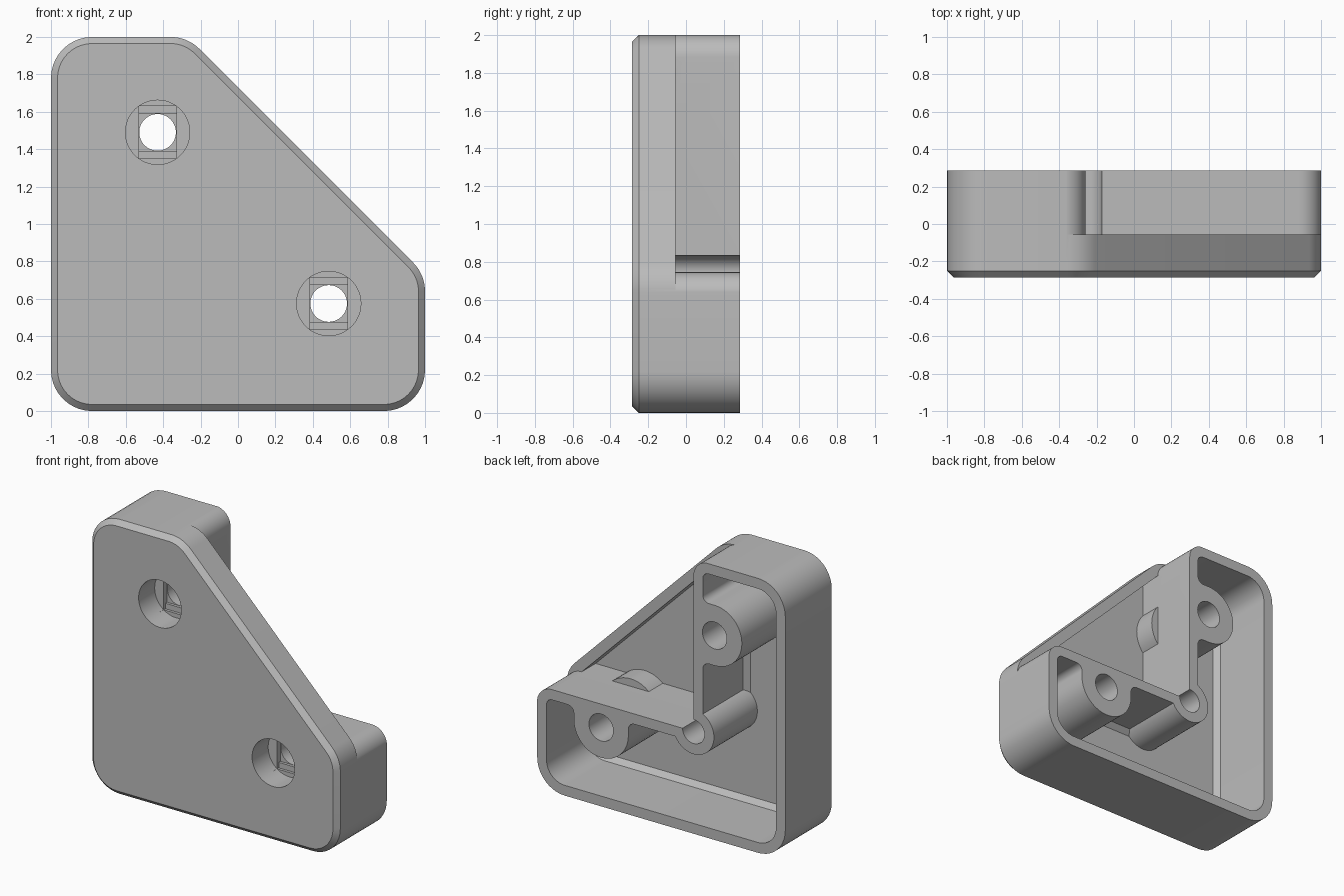
import bpy, bmesh, math
from mathutils import Vector, Matrix

cube = bpy.data.objects.get("Cube")
if cube:
    bpy.data.objects.remove(cube, do_unlink=True)

FRONT, BACK, STEP, FLOOR = -0.285, 0.285, -0.055, -0.215
WALL, CHAMFER, BEYOND = 0.075, 0.035, 0.4

grey = bpy.data.materials.new("plain grey")
grey.use_nodes = True
grey.diffuse_color = (0.5, 0.5, 0.5, 1)
grey.node_tree.nodes["Principled BSDF"].inputs["Base Color"].default_value = (0.5, 0.5, 0.5, 1)


def outline(corners, inset=0.0, steps=10):
    """Counter-clockwise (x, z, radius) corners, inset and rounded."""
    pts = [Vector(c[:2]) for c in corners]
    result = []
    for i, p in enumerate(pts):
        d1 = (p - pts[i - 1]).normalized()
        d2 = (pts[(i + 1) % len(pts)] - p).normalized()
        n1, n2 = Vector((-d1.y, d1.x)), Vector((-d2.y, d2.x))
        p = p + (n1 + n2) * inset / (1 + n1.dot(n2))
        turn = math.atan2(d1.x * d2.y - d1.y * d2.x, d1.dot(d2))
        side = 1 if turn > 0 else -1
        if corners[i][2] == 0:
            result.append(p)
            continue
        r = corners[i][2] - side * inset
        centre = p - d1 * r * math.tan(abs(turn) / 2) + n1 * side * r
        for k in range(steps + 1):
            result.append(centre + Matrix.Rotation(turn * k / steps, 2) @ (-n1 * side * r))
    return result


def circle(x, z, r, n=48):
    return [Vector((x + r * math.cos(math.tau * k / n), z + r * math.sin(math.tau * k / n)))
            for k in range(n)]


def rectangle(x, z, w, h):
    return [Vector((x + a * w / 2, z + b * h / 2)) for a, b in ((-1, -1), (1, -1), (1, 1), (-1, 1))]


def loft(name, layers):
    """Solid through matching outlines at successive depths."""
    bm = bmesh.new()
    rings = [[bm.verts.new((p.x, y, p.y)) for p in ring] for y, ring in layers]
    n = len(rings[0])
    for a, b in zip(rings, rings[1:]):
        for i in range(n):
            bm.faces.new((a[i], a[(i + 1) % n], b[(i + 1) % n], b[i]))
    bm.faces.new(rings[0])
    bm.faces.new(rings[-1])
    bmesh.ops.recalc_face_normals(bm, faces=bm.faces)
    mesh = bpy.data.meshes.new(name)
    bm.to_mesh(mesh)
    bm.free()
    mesh.materials.append(grey)
    obj = bpy.data.objects.new(name, mesh)
    bpy.context.collection.objects.link(obj)
    return obj


def prism(name, ring, y0, y1):
    return loft(name, [(y0, ring), (y1, ring)])


def cut(target, cutter):
    """Subtract the cutter, then remove it."""
    mod = target.modifiers.new("cut", 'BOOLEAN')
    mod.operation, mod.solver, mod.object = 'DIFFERENCE', 'EXACT', cutter
    graph = bpy.context.evaluated_depsgraph_get()
    mesh = bpy.data.meshes.new_from_object(target.evaluated_get(graph))
    target.modifiers.clear()
    target.data = mesh
    bpy.data.objects.remove(cutter, do_unlink=True)


plate = [(-1, 0, .22), (1, 0, .22), (1, .73, .22), (-.27, 2, .22), (-1, 2, .22)]
legs = [(-1, 0, .22), (1, 0, .22), (1, .745, .12), (-.26, .745, 0), (-.26, 2, .12), (-1, 2, .22)]
notch = [(-.26, .745, 0), (1.002, .745, .12), (1.002, .6, 0), (1.2, .6, 0),
         (1.2, 2.2, 0), (-.4, 2.2, 0), (-.4, 2.002, 0), (-.26, 2.002, .12)]
triangle = [(-.26, .745, 0), (.879, .745, 0), (-.26, 1.884, 0)]
boss = [(-.32, .2, 0), (-.32, .095, 0), (-.22, .095, .05), (-.22, -.22, .219),
        (.22, -.22, .219), (.22, .095, .05), (.32, .095, 0), (.32, .2, 0)]
screws = [(.485, .575), (-.43, 1.49)]
inner_corner = (-.26, .745)

# Body with a bevelled front edge, notched back to two legs
body = loft("corner_bracket", [(FRONT, outline(plate, CHAMFER)),
                               (FRONT + CHAMFER, outline(plate)), (BACK, outline(plate))])
# The notch corners run counter-clockwise except for its two inward-facing leg ends
cut(body, prism("notch", outline(notch), STEP, BEYOND))

# Hollow of the legs, keeping the screw bosses and the corner tube
leg_pocket = loft("leg_pocket", [(FLOOR, outline(legs, WALL + CHAMFER)),
                                 (FLOOR + CHAMFER, outline(legs, WALL)),
                                 (BEYOND, outline(legs, WALL))])
boss_ring = outline(boss)
for i, (x, z) in enumerate(screws):
    ring = [Vector((x, z)) + (p.yx if i else p) for p in boss_ring]
    cut(leg_pocket, prism("boss", ring, FRONT, 0.5))
cut(leg_pocket, prism("corner_tube", circle(*inner_corner, .165), FRONT, 0.5))
cut(body, leg_pocket)

# Shallow triangular hollow between the legs
tri_pocket = prism("triangle_pocket", outline(triangle), FLOOR, 0.0)
for x, z in screws:
    cut(tri_pocket, prism("boss", circle(x, z, .225), FRONT, 0.5))
cut(body, tri_pocket)

# Relief groove at the inner corner
cut(body, prism("relief", circle(*inner_corner, .088), FLOOR + 0.001, BEYOND))

# Stepped screw holes: counterbore, slot, square, through hole
for x, z in screws:
    cut(body, prism("counterbore", circle(x, z, .172), FRONT - 0.1, -.10))
    cut(body, prism("slot", rectangle(x, z, .2, .28), -.15, -.08))
    cut(body, prism("square", rectangle(x, z, .2, .2), -.14, -.06))
    cut(body, prism("hole", circle(x, z, .098), -.13, BEYOND))

bpy.ops.object.select_all(action='DESELECT')
body.select_set(True)
bpy.context.view_layer.objects.active = body
bpy.ops.object.shade_smooth_by_angle(angle=math.radians(30))
